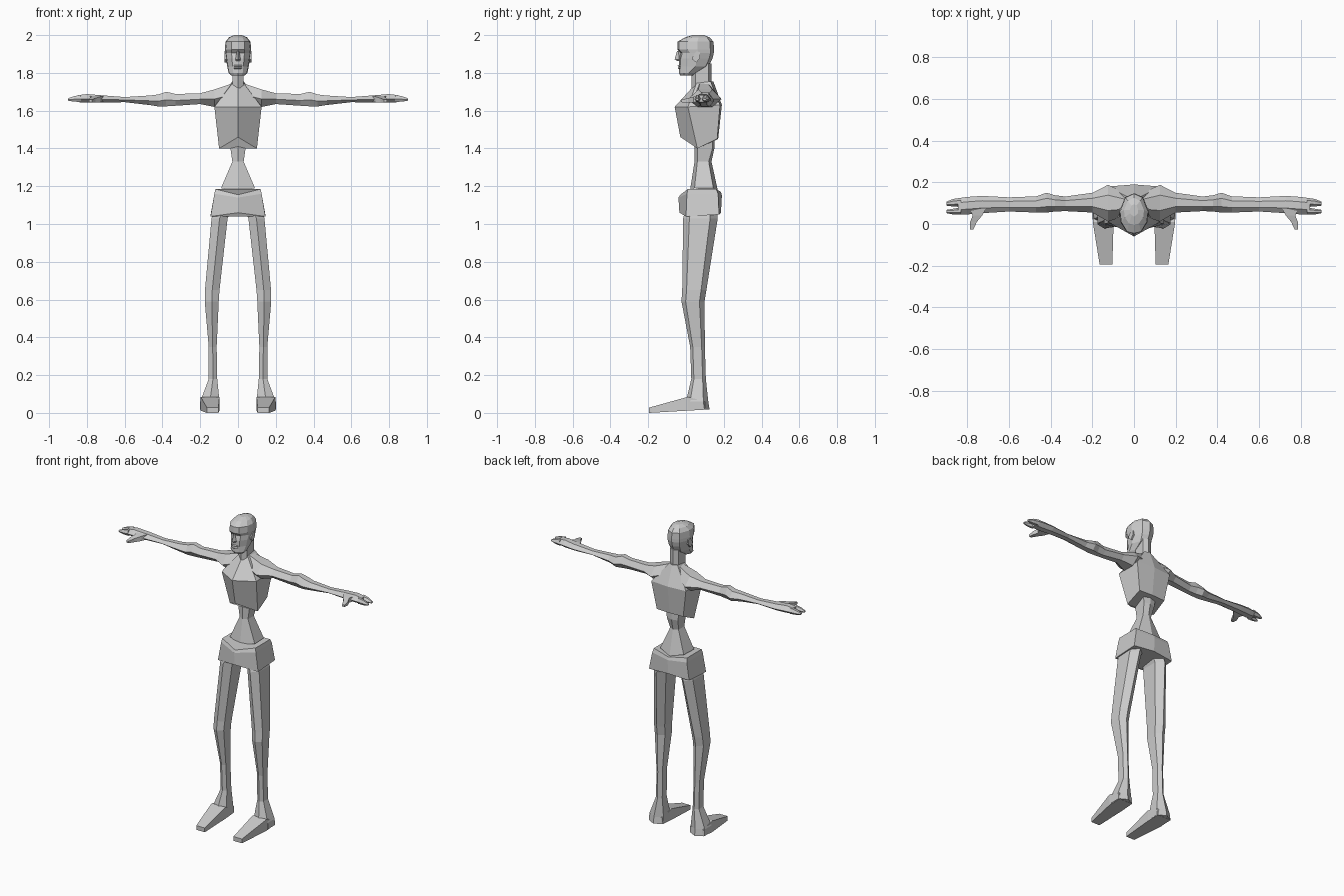
import bpy, bmesh


def loft(name, rings, mirror=False):
    """Skin a list of equal-length closed rings, cap both ends."""
    bm = bmesh.new()
    vs = [[bm.verts.new(p) for p in r] for r in rings]
    n = len(rings[0])
    for a, b in zip(vs, vs[1:]):
        for i in range(n):
            j = (i + 1) % n
            bm.faces.new((a[i], a[j], b[j], b[i]))
    bm.faces.new(vs[0])
    bm.faces.new(vs[-1])
    bmesh.ops.recalc_face_normals(bm, faces=bm.faces)
    me = bpy.data.meshes.new(name)
    bm.to_mesh(me)
    bm.free()
    ob = bpy.data.objects.new(name, me)
    bpy.context.collection.objects.link(ob)
    if mirror:
        ob.modifiers.new("mirror", 'MIRROR').use_axis[0] = True
    return ob


def sym(half):
    """Close a half ring that runs from x=0 at the front to x=0 at the back."""
    return half + [(-x, y, z) for x, y, z in half[-2:0:-1]]


def x_ring(x, y0, y1, z0, z1, ridge=0.45):
    """Six-sided section across a part that runs along x."""
    w, zm = y1 - y0, z0 + (z1 - z0) * ridge
    return [(x, y0, zm), (x, y0 + .3 * w, z1), (x, y0 + .72 * w, z1),
            (x, y1, zm), (x, y0 + .72 * w, z0), (x, y0 + .28 * w, z0)]


def z_ring(z, x0, x1, y0, y1, f=.18, b=.22):
    """Six-sided section of a leg, ridged at front and back."""
    d, xm = y1 - y0, (x0 + x1) / 2
    return [(xm, y0, z), (x1, y0 + f * d, z), (x1, y1 - b * d, z),
            (xm, y1, z), (x0, y1 - b * d, z), (x0, y0 + f * d, z)]


def y_ring(y, x0, x1, z0, z1):
    """Four-sided section across a part that runs along y."""
    return [(x0, y, z0), (x1, y, z0), (x1, y, z1), (x0, y, z1)]


# Chest and shoulder yoke
loft("torso", [
    sym([(0, .04, 1.73), (.03, .055, 1.745), (.03, .13, 1.755), (0, .145, 1.755)]),
    sym([(0, -.06, 1.62), (.125, .01, 1.62), (.125, .18, 1.63), (0, .19, 1.63)]),
    sym([(0, -.03, 1.46), (.10, .06, 1.40), (.095, .165, 1.45), (0, .17, 1.45)])])

# Waist
loft("waist", [
    sym([(0, .04, 1.46), (.045, .06, 1.44), (.045, .14, 1.44), (0, .15, 1.46)]),
    sym([(0, .045, 1.40), (.04, .06, 1.40), (.04, .14, 1.40), (0, .15, 1.40)]),
    sym([(0, .045, 1.33), (.03, .06, 1.33), (.03, .12, 1.33), (0, .135, 1.33)]),
    sym([(0, .02, 1.17), (.09, .045, 1.19), (.085, .145, 1.19), (0, .17, 1.17)])])

# Pelvis
loft("pelvis", [
    sym([(0, -.03, 1.155), (.12, .01, 1.185), (.12, .16, 1.185), (0, .185, 1.17)]),
    sym([(0, -.04, 1.14), (.125, .005, 1.16), (.125, .17, 1.16), (0, .19, 1.15)]),
    sym([(0, -.035, 1.06), (.145, .0, 1.04), (.145, .175, 1.05), (0, .185, 1.06)])])

# Neck
loft("neck", [
    sym([(0, .03, z), (.03, .05, z), (.03, .12, z), (0, .135, z)])
    for z in (1.70, 1.76, 1.85)])

# Head: height, front, back, half width
head = [(1.785, -.03, .035, .036), (1.80, -.037, .06, .05),
        (1.835, -.036, .12, .057), (1.875, -.036, .14, .064),
        (1.905, -.028, .147, .068), (1.925, -.046, .148, .07),
        (1.965, -.045, .146, .066), (1.988, -.005, .125, .048),
        (2.0, .035, .095, .02)]
loft("head", [
    sym([(0, f, z), (.5 * w, f + .008, z), (.92 * w, f + .28 * (b - f), z),
         (w, f + .55 * (b - f), z), (.62 * w, b - .1 * (b - f), z), (0, b, z)])
    for z, f, b, w in head])

# Face details
loft("nose", [
    sym([(0, -.048, 1.915), (.006, -.04, 1.915), (0, -.02, 1.915)]),
    sym([(0, -.06, 1.872), (.014, -.036, 1.87), (0, -.02, 1.87)]),
    sym([(0, -.045, 1.862), (.010, -.034, 1.862), (0, -.02, 1.862)])])
for z in (1.838, 1.826):
    loft("lip", [x_ring(x, y, -.02, z - .005, z + .005)
                 for x, y in ((-.022, -.032), (0, -.045), (.022, -.032))])
loft("ear", [y_ring(y, .05, .071, a, b) for y, a, b in
             ((.035, 1.87, 1.885), (.055, 1.855, 1.915), (.075, 1.88, 1.91))], True)

# Arm with elbow bump: x, front, back, bottom, top
arm = [(.02, .045, .14, 1.64, 1.748), (.125, .012, .188, 1.62, 1.712),
       (.20, .055, .15, 1.635, 1.692), (.33, .062, .132, 1.626, 1.688),
       (.38, .06, .138, 1.623, 1.70), (.42, .055, .15, 1.622, 1.686),
       (.47, .055, .133, 1.63, 1.68), (.60, .06, .128, 1.645, 1.672),
       (.73, .052, .135, 1.642, 1.682), (.80, .046, .13, 1.642, 1.688),
       (.845, .046, .124, 1.645, 1.682)]
loft("arm", [x_ring(*s) for s in arm], True)

# Fingers and thumb
loft("rear_fingers", [x_ring(.83, .082, .126, 1.646, 1.684),
                      x_ring(.87, .084, .12, 1.648, 1.676),
                      x_ring(.90, .088, .108, 1.653, 1.665)], True)
loft("front_fingers", [x_ring(.83, .046, .08, 1.646, 1.684),
                       x_ring(.87, .046, .073, 1.648, 1.676),
                       x_ring(.90, .052, .068, 1.653, 1.665)], True)
loft("thumb", [y_ring(.075, .71, .79, 1.648, 1.68),
               y_ring(.04, .73, .775, 1.644, 1.674),
               y_ring(.01, .755, .787, 1.642, 1.666),
               y_ring(-.027, .772, .788, 1.645, 1.658)], True)

# Leg with knee and ankle flare: height, inner, outer, front, back
leg = [(1.09, .03, .125, .0, .165), (1.03, .055, .14, -.015, .168),
       (.65, .098, .175, -.02, .108), (.59, .102, .176, -.024, .098),
       (.35, .113, .155, .022, .10), (.18, .11, .155, .028, .105),
       (.06, .098, .2, .0, .118), (.018, .098, .2, .0, .125)]
loft("leg", [z_ring(*s) for s in leg], True)

# Foot
loft("foot", [y_ring(.10, .10, .195, .017, .06), y_ring(.01, .098, .198, .012, .085),
              y_ring(-.195, .104, .165, 0, .028)], True)
